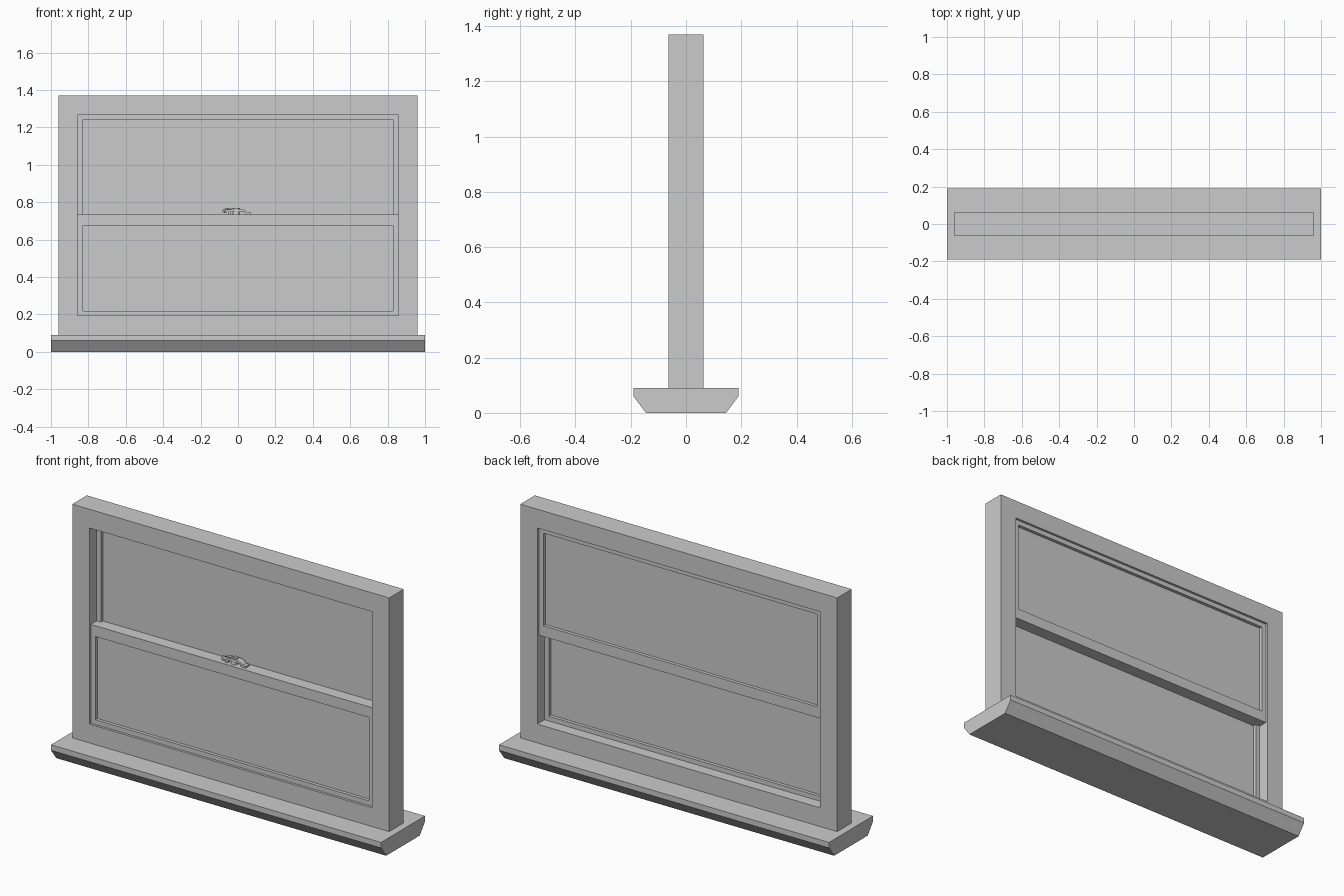
import bpy, bmesh, math

if "Cube" in bpy.data.objects:
    bpy.data.objects.remove(bpy.data.objects["Cube"])


def finish(name, bm, smooth=False):
    bmesh.ops.recalc_face_normals(bm, faces=bm.faces)
    mesh = bpy.data.meshes.new(name)
    bm.to_mesh(mesh)
    bm.free()
    ob = bpy.data.objects.new(name, mesh)
    bpy.context.collection.objects.link(ob)
    if smooth:
        bpy.ops.object.select_all(action='DESELECT')
        ob.select_set(True)
        bpy.context.view_layer.objects.active = ob
        bpy.ops.object.shade_smooth_by_angle(angle=math.radians(35))
    return ob


def prism(name, profile, vec, smooth=False):
    """Extrude a closed planar profile along vec."""
    bm = bmesh.new()
    face = bm.faces.new([bm.verts.new(p) for p in profile])
    ext = bmesh.ops.extrude_face_region(bm, geom=[face])
    moved = [v for v in ext['geom'] if isinstance(v, bmesh.types.BMVert)]
    bmesh.ops.translate(bm, vec=vec, verts=moved)
    return finish(name, bm, smooth)


def ring(name, outer, inner, y0, y1):
    """Rectangular frame; outer and inner are (half width, bottom, top)."""
    bm = bmesh.new()

    def loop(r, y):
        w, b, t = r
        return [bm.verts.new((x, y, z)) for x, z in ((-w, b), (w, b), (w, t), (-w, t))]
    loops = [loop(outer, y0), loop(inner, y0), loop(inner, y1), loop(outer, y1)]
    for a, b in zip(loops, loops[1:] + loops[:1]):
        for i in range(4):
            j = (i + 1) % 4
            bm.faces.new((a[i], a[j], b[j], b[i]))
    return finish(name, bm)


def rect_prism(name, r, y0, y1):
    w, b, t = r
    return prism(name, [(-w, y0, b), (w, y0, b), (w, y0, t), (-w, y0, t)], (0, y1 - y0, 0))


def tube(name, pts, radius):
    """Round bar following a smooth path."""
    cu = bpy.data.curves.new(name, 'CURVE')
    cu.dimensions = '3D'
    cu.bevel_depth = radius
    cu.bevel_resolution = 3
    cu.use_fill_caps = True
    cu.resolution_u = 6
    sp = cu.splines.new('NURBS')
    sp.points.add(len(pts) - 1)
    for p, c in zip(sp.points, pts):
        p.co = (*c, 1)
    sp.order_u = 3
    sp.use_endpoint_u = True
    ob = bpy.data.objects.new(name, cu)
    bpy.context.collection.objects.link(ob)
    return ob


# Sill with undercut edges
half = [(0.145, 0), (0.19, 0.06), (0.19, 0.09)]
section = half + [(-y, z) for y, z in reversed(half)]
prism('sill', [(-1, y, z) for y, z in section], (2, 0, 0))

# Outer frame
ring('outer_frame', (0.96, 0.09, 1.37), (0.857, 0.193, 1.267), -0.063, 0.063)

# Two sliding sashes, lower in front and upper behind, each with a pane
sashes = [('lower', 0.193, 0.734, 0.219, 0.675, -0.05),
          ('upper', 0.675, 1.267, 0.734, 1.241, 0.0)]
for label, b, t, ib, it, y in sashes:
    ring(label + '_sash', (0.857, b, t), (0.83, ib, it), y, y + 0.05)
    rect_prism(label + '_pane', (0.83, ib, it), y + 0.018, y + 0.032)

# Latch: arched housing with a hollow underside
arch = [(-0.055, 0.734), (-0.052, 0.752), (-0.04, 0.762), (-0.015, 0.765), (0.02, 0.763),
        (0.04, 0.755), (0.05, 0.745), (0.068, 0.744), (0.068, 0.734), (0.044, 0.734),
        (0.032, 0.748), (-0.036, 0.75), (-0.042, 0.734)]
prism('latch_housing', [(x, -0.032, z) for x, z in arch], (0, 0.034, 0), True)

# Latch pivot
bm = bmesh.new()
bmesh.ops.create_cone(bm, cap_ends=True, segments=24, radius1=0.019, radius2=0.016, depth=0.034)
bmesh.ops.translate(bm, vec=(-0.01, -0.015, 0.751), verts=bm.verts)
finish('latch_pivot', bm, True)

# Latch lever curling out to a thumb grip
tube('latch_lever', [(0.01, -0.015, 0.765), (-0.03, -0.015, 0.766), (-0.06, -0.02, 0.764),
                     (-0.077, -0.026, 0.758), (-0.079, -0.03, 0.748), (-0.062, -0.032, 0.746)], 0.005)
